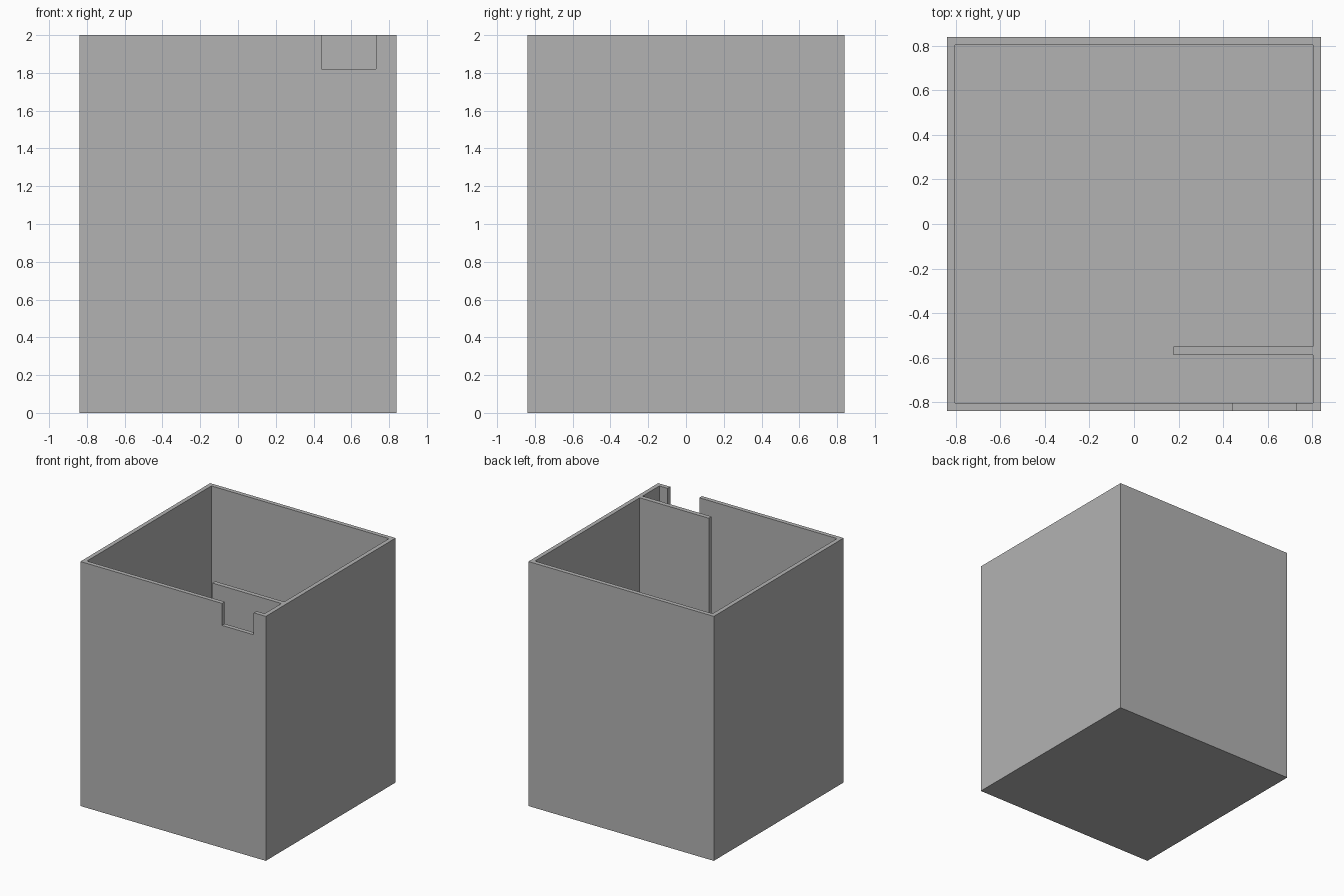
import bpy
import bmesh

default = bpy.data.objects.get("Cube")
if default:
    bpy.data.objects.remove(default, do_unlink=True)

OUTER, INNER = 0.839, 0.804      # half widths outside and inside the walls
HEIGHT, FLOOR = 2.0, 0.035

grey = bpy.data.materials.new("plain grey")
grey.use_nodes = True
colour = (0.45, 0.45, 0.45, 1)
grey.diffuse_color = colour
grey.node_tree.nodes["Principled BSDF"].inputs["Base Color"].default_value = colour


def prism(name, outline, z0, z1):
    """Extrude a plan outline from z0 up to z1."""
    bm = bmesh.new()
    base = bm.faces.new([bm.verts.new((x, y, z0)) for x, y in outline])
    top = bmesh.ops.extrude_face_region(bm, geom=[base])
    verts = [v for v in top["geom"] if isinstance(v, bmesh.types.BMVert)]
    bmesh.ops.translate(bm, verts=verts, vec=(0, 0, z1 - z0))
    bmesh.ops.recalc_face_normals(bm, faces=bm.faces)
    mesh = bpy.data.meshes.new(name)
    bm.to_mesh(mesh)
    bm.free()
    mesh.materials.append(grey)
    obj = bpy.data.objects.new(name, mesh)
    bpy.context.collection.objects.link(obj)
    return obj


def rectangle(x0, x1, y0, y1):
    return [(x0, y0), (x1, y0), (x1, y1), (x0, y1)]


def carve(body, cutter):
    """Cut one solid out of another and discard the cutter."""
    cutter.hide_render = True
    mod = body.modifiers.new("carve", 'BOOLEAN')
    mod.operation = 'DIFFERENCE'
    mod.solver = 'EXACT'
    mod.object = cutter
    bpy.context.view_layer.objects.active = body
    bpy.ops.object.modifier_apply(modifier=mod.name)
    bpy.data.objects.remove(cutter, do_unlink=True)


# Solid block for the walls and floor
box = prism("open_box", rectangle(-OUTER, OUTER, -OUTER, OUTER), 0, HEIGHT)

# Cavity, shaped around the partition that stands out from the left wall
tip, near, far = 0.178, -0.587, -0.55
cavity = prism("cavity_cutter", [
    (-INNER, -INNER), (INNER, -INNER), (INNER, near), (tip, near),
    (tip, far), (INNER, far), (INNER, INNER), (-INNER, INNER),
], FLOOR, HEIGHT + 0.1)
carve(box, cavity)

# Notch in the front rim
notch = prism("notch_cutter", rectangle(0.443, 0.73, -0.9, -0.75), 1.82, HEIGHT + 0.1)
carve(box, notch)
